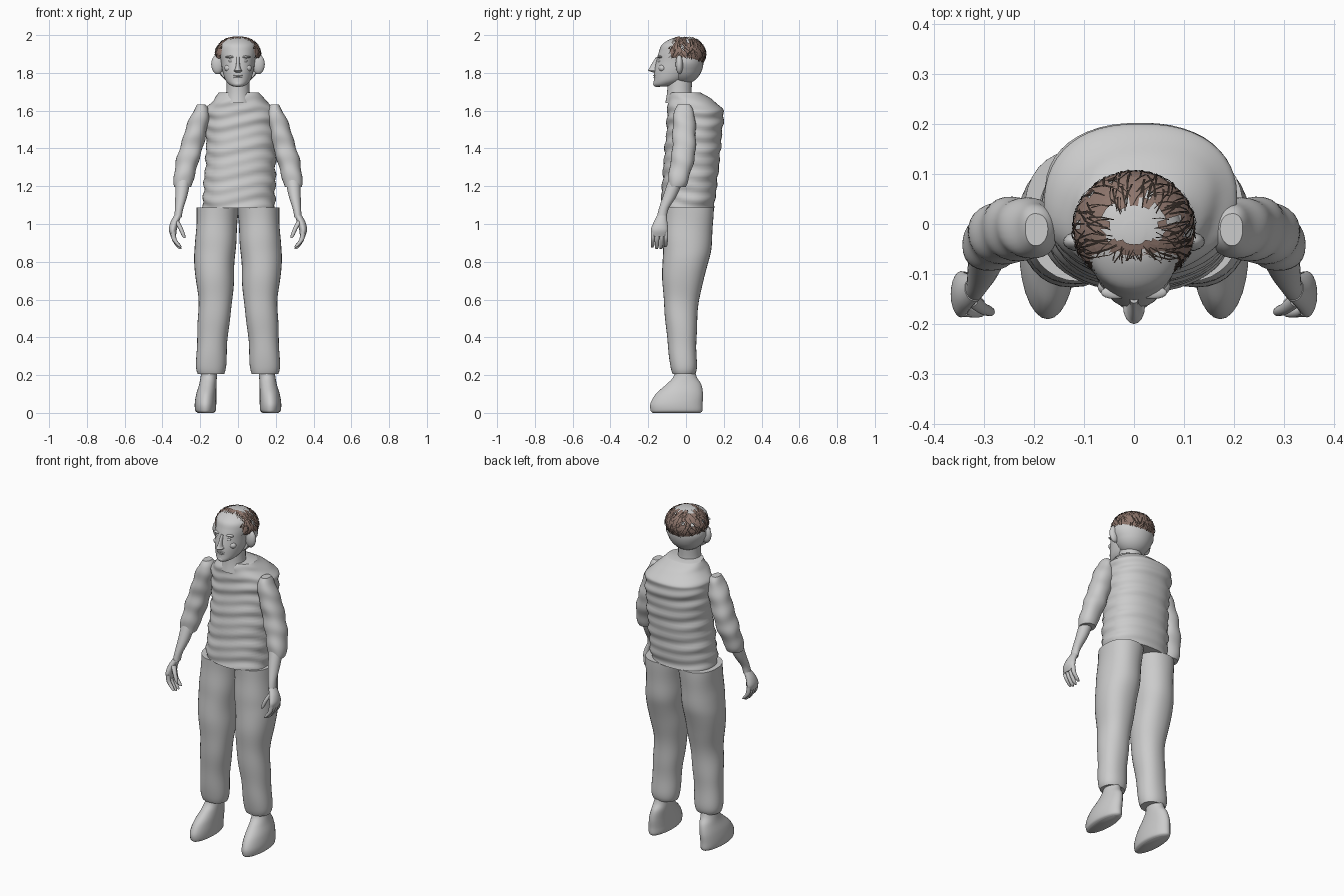
import bpy, bmesh, math, random
from mathutils import Vector

random.seed(4)
if "Cube" in bpy.data.objects:
    bpy.data.objects.remove(bpy.data.objects["Cube"])


def material(name, rgb):
    m = bpy.data.materials.new(name)
    m.use_nodes = True
    m.diffuse_color = (*rgb, 1)
    m.node_tree.nodes["Principled BSDF"].inputs["Base Color"].default_value = (*rgb, 1)
    return m


GREY = material("plain_grey", (0.6, 0.6, 0.6))
BROWN = material("hair_brown", (0.27, 0.18, 0.15))
DARK = material("strand_dark", (0.035, 0.025, 0.02))


def finish(bm, name, mat, smooth=True, fix_normals=True):
    if fix_normals:
        bmesh.ops.recalc_face_normals(bm, faces=bm.faces)
    for f in bm.faces:
        f.smooth = smooth
    me = bpy.data.meshes.new(name)
    bm.to_mesh(me)
    bm.free()
    me.materials.append(mat)
    ob = bpy.data.objects.new(name, me)
    bpy.context.collection.objects.link(ob)
    if smooth:
        bpy.ops.object.select_all(action="DESELECT")
        ob.select_set(True)
        bpy.context.view_layer.objects.active = ob
        bpy.ops.object.shade_smooth_by_angle(angle=math.radians(50))
    return ob


def curve_through(keys, steps):
    """Smooth interpolation through key tuples of any length."""
    out = []
    for i in range(len(keys) - 1):
        a, b = keys[max(i - 1, 0)], keys[i]
        c, d = keys[i + 1], keys[min(i + 2, len(keys) - 1)]
        for s in range(steps):
            t = s / steps
            out.append([q + t / 2 * (r - p + t * (2*p - 5*q + 4*r - w + t * (3*(q - r) + w - p)))
                        for p, q, r, w in zip(a, b, c, d)])
    out.append(list(keys[-1]))
    return out


def loft(name, keys, side=1, segs=28, steps=6, power=2.0, fold=None, mat=GREY):
    """Stack of horizontal rings; each key is x, y, z, half width, half depth."""
    bm = bmesh.new()
    rings = []
    for x, y, z, rx, ry in curve_through(keys, steps):
        ring = []
        for k in range(segs):
            a = math.tau * k / segs
            c, s = math.cos(a), math.sin(a)
            g = 1 + (fold(a, z) if fold else 0)
            px = x + rx * g * math.copysign(abs(c) ** (2 / power), c)
            py = y + ry * g * math.copysign(abs(s) ** (2 / power), s)
            ring.append(bm.verts.new((px * side, py, z)))
        rings.append(ring)
    for lo, hi in zip(rings, rings[1:]):
        for k in range(segs):
            n = (k + 1) % segs
            bm.faces.new((lo[k], lo[n], hi[n], hi[k]))
    bm.faces.new(rings[0])
    bm.faces.new(rings[-1])
    return finish(bm, name, mat)


def ball(name, centre, size, segs=16):
    bm = bmesh.new()
    bmesh.ops.create_uvsphere(bm, u_segments=segs, v_segments=segs // 2 + 2, radius=1)
    for v in bm.verts:
        v.co = Vector([c + s * p for c, s, p in zip(centre, size, v.co)])
    return finish(bm, name, GREY)


# Cloth folds
def shirt_fold(a, z):
    return 0.022 * math.sin(95 * z + 1.6 * math.sin(2 * a) + 0.8 * math.cos(3 * a)) \
        + 0.012 * math.sin(52 * z - 2 * a)


def sleeve_fold(a, z):
    return 0.04 * math.sin(62 * z + 1.5 * math.sin(a)) + 0.02 * math.sin(34 * z + 3 * a)


def trouser_fold(a, z):
    return 0.014 * math.sin(30 * z + math.sin(a)) + 0.008 * math.sin(17 * z + 3 * a)


# Shirt
loft("shirt", [(0.004, 0.008, 1.085, 0.19, 0.142), (0.008, 0.018, 1.2, 0.19, 0.145),
               (0.015, 0.032, 1.36, 0.185, 0.148), (0.015, 0.045, 1.5, 0.187, 0.148),
               (0.012, 0.05, 1.58, 0.19, 0.15), (0.01, 0.045, 1.615, 0.178, 0.145),
               (0.008, 0.02, 1.66, 0.135, 0.115), (0.006, 0, 1.695, 0.108, 0.08)],
     segs=48, steps=10, power=2.3, fold=shirt_fold)

# Neck
loft("neck", [(0, -0.035, 1.64, 0.075, 0.075), (0, -0.035, 1.7, 0.062, 0.065),
              (0, -0.03, 1.8, 0.06, 0.065)])

for side, tag in ((1, "left"), (-1, "right")):
    # Trousers and feet
    loft(tag + "_trouser_leg", [(0.122, -0.06, 0.2, 0.055, 0.03), (0.143, -0.012, 0.205, 0.07, 0.06),
                                (0.143, -0.013, 0.25, 0.079, 0.07), (0.135, -0.022, 0.4, 0.081, 0.078),
                                (0.12, -0.025, 0.6, 0.09, 0.094), (0.125, -0.005, 0.78, 0.107, 0.12),
                                (0.118, 0.008, 0.9, 0.108, 0.128), (0.108, 0.017, 1.088, 0.11, 0.13)][1:],
         side, 32, 8, 2.2, trouser_fold)
    loft(tag + "_foot", [(0.172, -0.05, 0, 0.04, 0.125), (0.172, -0.05, 0.012, 0.054, 0.137),
                         (0.172, -0.05, 0.05, 0.057, 0.138), (0.168, -0.035, 0.1, 0.053, 0.125),
                         (0.16, -0.012, 0.15, 0.046, 0.093), (0.155, -0.005, 0.19, 0.043, 0.062),
                         (0.15, -0.005, 0.24, 0.04, 0.05)], side)

    # Sleeve and forearm
    loft(tag + "_sleeve", [(0.293, -0.048, 1.195, 0.046, 0.045), (0.29, -0.042, 1.23, 0.052, 0.052),
                           (0.268, -0.02, 1.33, 0.06, 0.062), (0.24, -0.01, 1.43, 0.06, 0.062),
                           (0.213, -0.01, 1.53, 0.055, 0.06), (0.195, -0.012, 1.6, 0.04, 0.05),
                           (0.195, -0.012, 1.632, 0.022, 0.032)], side, 28, 9, 2.2, sleeve_fold)
    loft(tag + "_forearm", [(0.318, -0.128, 1.035, 0.02, 0.026), (0.312, -0.118, 1.08, 0.022, 0.026),
                            (0.3, -0.085, 1.15, 0.032, 0.036), (0.29, -0.05, 1.24, 0.04, 0.04)], side)

    # Hand
    loft(tag + "_palm", [(0.342, -0.142, 0.935, 0.014, 0.042), (0.345, -0.14, 0.97, 0.021, 0.046),
                         (0.335, -0.135, 1.01, 0.022, 0.036), (0.318, -0.128, 1.045, 0.02, 0.026)], side, 20)
    for i in range(4):
        y = -0.106 - 0.023 * i
        low = 0.89 - 0.012 * math.sin(i)
        loft(f"{tag}_finger_{i + 1}", [(0.304, y - 0.004, low - 0.012, 0.006, 0.006),
                                       (0.315, y - 0.002, low, 0.011, 0.01),
                                       (0.338, y, 0.92, 0.013, 0.011), (0.344, y, 0.96, 0.013, 0.011)],
             side, 10, 4)
    loft(tag + "_thumb", [(0.283, -0.176, 0.925, 0.005, 0.006), (0.289, -0.174, 0.94, 0.01, 0.01),
                          (0.303, -0.168, 0.975, 0.012, 0.012), (0.325, -0.15, 1.015, 0.014, 0.016)],
         side, 10, 4)

# Face
loft("head", [(0, -0.135, 1.728, 0.025, 0.03), (0, -0.11, 1.74, 0.048, 0.062),
              (0, -0.085, 1.765, 0.068, 0.085), (0, -0.06, 1.81, 0.082, 0.108),
              (0, -0.04, 1.86, 0.09, 0.118), (0, -0.03, 1.91, 0.098, 0.114),
              (0, -0.025, 1.95, 0.094, 0.102), (0, -0.015, 1.98, 0.06, 0.065),
              (0, -0.015, 1.99, 0.02, 0.02)], segs=36)
loft("nose", [(0, -0.155, 1.803, 0.014, 0.022), (0, -0.165, 1.812, 0.022, 0.034),
              (0, -0.165, 1.825, 0.014, 0.029), (0, -0.157, 1.855, 0.009, 0.02),
              (0, -0.148, 1.885, 0.009, 0.01)], segs=16)
ball("chin", (0, -0.15, 1.742), (0.028, 0.024, 0.018))
for part, z, depth in (("upper_lip", 1.786, 0.016), ("lower_lip", 1.775, 0.014)):
    ball(part, (0, -0.158, z), (0.028, depth, 0.006))
for side, tag in ((1, "left"), (-1, "right")):
    ball(tag + "_eye", (side * 0.034, -0.139, 1.862), (0.016, 0.011, 0.008))
    ball(tag + "_brow", (side * 0.038, -0.137, 1.884), (0.028, 0.013, 0.007))
    ball(tag + "_cheek", (side * 0.045, -0.125, 1.825), (0.028, 0.02, 0.02))
    ball(tag + "_ear", (side * 0.108, -0.035, 1.845), (0.034, 0.02, 0.052))

# Back of the head, cut flat in front of the ears
bm = bmesh.new()
bmesh.ops.create_uvsphere(bm, u_segments=32, v_segments=20, radius=1)
for v in bm.verts:
    taper = 1 if v.co.z > -0.2 else 0.95
    v.co = Vector((v.co.x * 0.122 * taper, -0.012 + v.co.y * 0.105, 1.862 + v.co.z * 0.122))
cut = bmesh.ops.bisect_plane(bm, geom=bm.verts[:] + bm.edges[:] + bm.faces[:],
                             plane_co=(0, -0.04, 0), plane_no=(0, -1, 0), clear_outer=True)
bmesh.ops.holes_fill(bm, edges=[e for e in bm.edges if e.is_boundary])
finish(bm, "back_of_head", GREY)


# Hair cap: hairline high at the forehead, low at the back, open at the crown
def scalp(a, h, lift=1.0):
    r = math.cos(h)
    return Vector((0.122 * lift * r * math.cos(a), -0.01 + 0.116 * lift * r * math.sin(a),
                   1.9 + 0.096 * lift * math.sin(h)))


def hairline(a):
    s = math.sin(a)
    return 0.38 if s < -0.6 else (-0.1 if s < 0 else -0.5)


bm = bmesh.new()
COLS, ROWS = 40, 12
grid = []
for k in range(COLS):
    a = math.tau * k / COLS
    low = hairline(a) - random.uniform(0, 0.16)
    grid.append([bm.verts.new(scalp(a, low + (1.5 - low) * r / ROWS)) for r in range(ROWS + 1)])
for k in range(COLS):
    for r in range(ROWS):
        p, q = grid[k], grid[(k + 1) % COLS]
        f = bm.faces.new((p[r], q[r], q[r + 1], p[r + 1]))
        c = f.calc_center_median()
        crown = abs(c.x) < 0.055 and -0.035 < c.y < 0.035
        if c.z > 1.93 and (crown or random.random() < 0.05):
            bm.faces.remove(f)
finish(bm, "hair_cap", BROWN, smooth=False)

# Loose strands lying across the cap
bm = bmesh.new()
for n in range(330):
    a = random.uniform(0, math.tau)
    h = random.uniform(hairline(a), 1.25)
    turn, length = random.uniform(-0.4, 0.4), random.uniform(0.25, 0.5)
    wide = random.uniform(0.012, 0.026)
    pts = []
    for t in (0, 0.5, 1):
        ha = max(h - length * t, hairline(a) - 0.12)
        aa = a + turn * t
        lift = 1.012 + 0.015 * t
        pts.append([bm.verts.new(scalp(aa + d, ha, lift)) for d in (-wide, wide)])
    for u, v in zip(pts, pts[1:]):
        bm.faces.new((u[0], v[0], v[1], u[1]))
finish(bm, "hair_strands", DARK, smooth=False, fix_normals=False)
